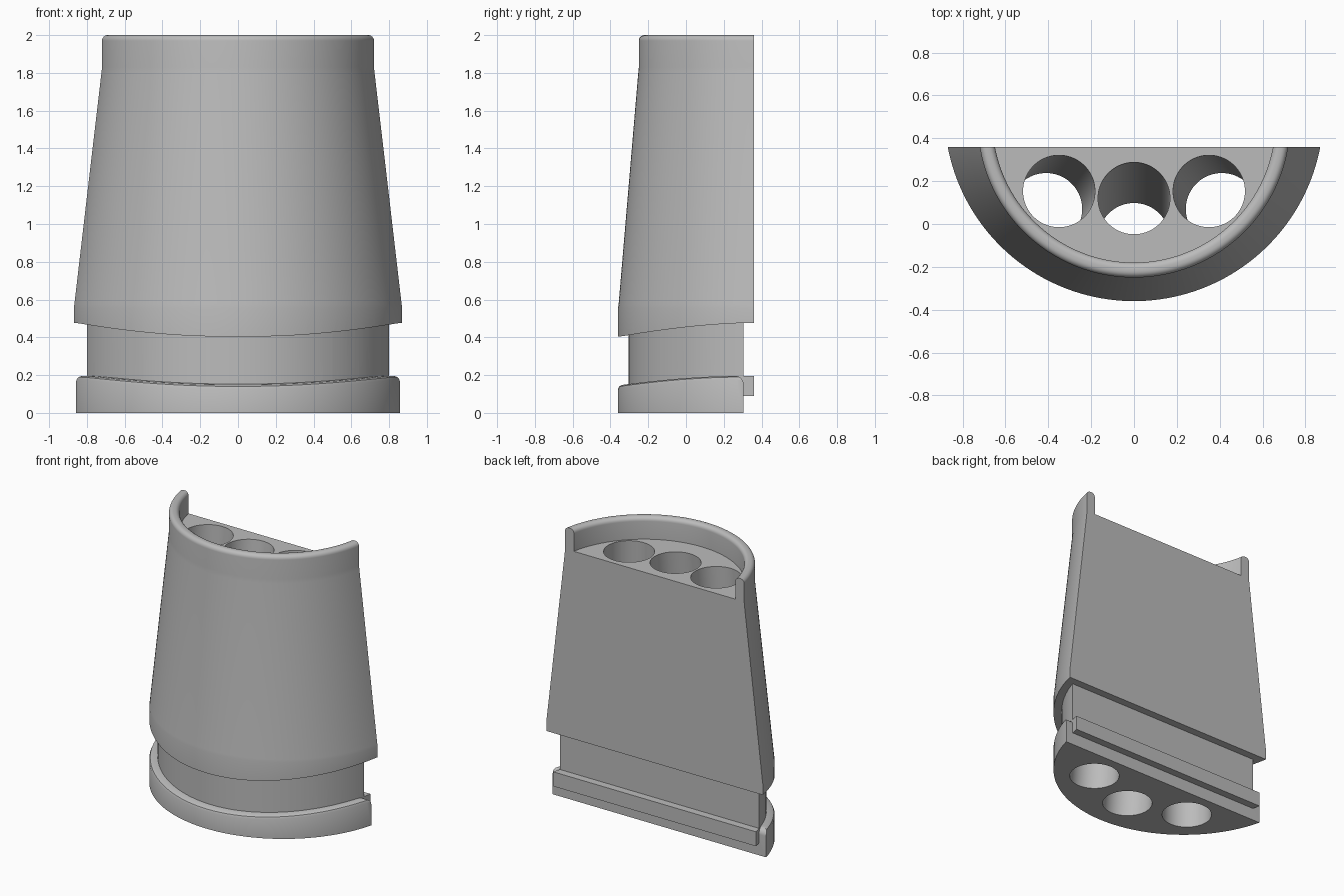
import bpy, bmesh, math

if "Cube" in bpy.data.objects:
    bpy.data.objects.remove(bpy.data.objects["Cube"])

SEG = 160


def make_object(name, bm):
    bmesh.ops.recalc_face_normals(bm, faces=bm.faces[:])
    mesh = bpy.data.meshes.new(name)
    bm.to_mesh(mesh)
    bm.free()
    ob = bpy.data.objects.new(name, mesh)
    bpy.context.collection.objects.link(ob)
    return ob


def loft(name, rings, seg=SEG):
    """Stack of circles (z, radius, cx, cy); z may be a function of y."""
    bm = bmesh.new()
    loops = []
    for z, r, cx, cy in rings:
        loop = []
        for i in range(seg):
            a = 2 * math.pi * (i + 0.5) / seg
            x, y = cx + r * math.cos(a), cy + r * math.sin(a)
            loop.append(bm.verts.new((x, y, z(y) if callable(z) else z)))
        loops.append(loop)
    for a, b in zip(loops, loops[1:]):
        for i in range(seg):
            j = (i + 1) % seg
            bm.faces.new((a[i], a[j], b[j], b[i]))
    bm.faces.new(loops[0][::-1])
    bm.faces.new(loops[-1])
    return make_object(name, bm)


def side_prism(name, profile):
    """Extrude a (y, z) profile across the whole width."""
    bm = bmesh.new()
    face = bm.faces.new([bm.verts.new((-1.5, y, z)) for y, z in profile])
    out = bmesh.ops.extrude_face_region(bm, geom=[face])
    verts = [v for v in out["geom"] if isinstance(v, bmesh.types.BMVert)]
    bmesh.ops.translate(bm, verts=verts, vec=(3, 0, 0))
    return make_object(name, bm)


def combine(ob, other, operation):
    """Apply a boolean and remove the helper object."""
    mod = ob.modifiers.new("cut", "BOOLEAN")
    mod.operation, mod.solver, mod.object = operation, "EXACT", other
    deps = bpy.context.evaluated_depsgraph_get()
    mesh = bpy.data.meshes.new_from_object(ob.evaluated_get(deps))
    ob.modifiers.clear()
    ob.data = mesh
    bpy.data.objects.remove(other)


def clamp(t):
    return max(0.0, min(1.0, t))


def body_bottom(y):
    return 0.477 - 0.075 * clamp((0.36 - y) / 0.72) ** 1.7


def base_top(y):
    return 0.195 - 0.05 * clamp((0.25 - y) / 0.61) ** 1.7


# Tapered body with rounded rim and recessed floor
CB, CT = 0.525, 0.48
rings = [(0.3, 0.885, 0, CB), (0.555, 0.885, 0, CB), (0.575, 0.882, 0, CB),
         (1.80, 0.733, 0, CT), (1.83, 0.73, 0, CT)]
for k in range(7):
    a = math.pi / 2 * k / 6
    rings.append((1.97 + 0.03 * math.sin(a), 0.70 + 0.03 * math.cos(a), 0, CT))
for k in range(7):
    a = math.pi / 2 * k / 6
    rings.append((1.97 + 0.03 * math.cos(a), 0.69 - 0.03 * math.sin(a), 0, CT))
rings.append((1.84, 0.66, 0, CT))
body = loft("fluted_block", rings)
curve = [(-0.5 + 0.86 * k / 20, body_bottom(-0.5 + 0.86 * k / 20)) for k in range(21)]
combine(body, side_prism("body_clip", curve + [(0.36, 2.2), (-0.5, 2.2)]), "INTERSECT")

# Neck with the ridge across its back
neck = loft("neck", [(0.0, 0.83, 0, CB), (0.8, 0.83, 0, CB)])
combine(neck, side_prism("neck_clip", [
    (-1, 0.05), (0.3045, 0.05), (0.3045, 0.09), (0.36, 0.09), (0.36, 0.195),
    (0.3045, 0.195), (0.3045, 0.6), (-1, 0.6)]), "INTERSECT")

# Base flange with dipped top, soft upper edge and rounded back corners
base = loft("base", [
    (0.0, 0.885, 0, CB),
    (lambda y: base_top(y) - 0.02, 0.885, 0, CB),
    (lambda y: base_top(y) - 0.006, 0.879, 0, CB),
    (base_top, 0.865, 0, CB),
    (base_top, 0.79, 0, CB),
    (0.12, 0.78, 0, CB)])
corner = [(0.26 + 0.045 * math.cos(a), 0.151 + 0.045 * math.sin(a))
          for a in [math.pi / 2 * k / 8 for k in range(9)]]
combine(base, side_prism("base_clip", [(-1, -0.1), (0.305, -0.1)] + corner
                         + [(0.26, 0.3), (-1, 0.3)]), "INTERSECT")

combine(body, neck, "UNION")
combine(body, base, "UNION")

# Three slanted bores: (x, y) at the bottom and at the recessed floor
for (x0, y0), (x1, y1) in [((0, -0.07), (0, 0.12)),
                           ((-0.41, 0.07), (-0.35, 0.153)),
                           ((0.41, 0.07), (0.35, 0.153))]:
    ends = [(1.84 * t, 0.168, x0 + (x1 - x0) * t, y0 + (y1 - y0) * t)
            for t in (-0.05, 1.05)]
    combine(body, loft("bore", ends, 64), "DIFFERENCE")

# Single grey finish
grey = bpy.data.materials.new("grey")
grey.diffuse_color = (0.5, 0.5, 0.5, 1)
grey.use_nodes = True
grey.node_tree.nodes["Principled BSDF"].inputs["Base Color"].default_value = grey.diffuse_color
body.data.materials.clear()
body.data.materials.append(grey)
for p in body.data.polygons:
    p.material_index = 0

bpy.ops.object.select_all(action="DESELECT")
body.select_set(True)
bpy.context.view_layer.objects.active = body
bpy.ops.object.shade_smooth_by_angle(angle=math.radians(30))
